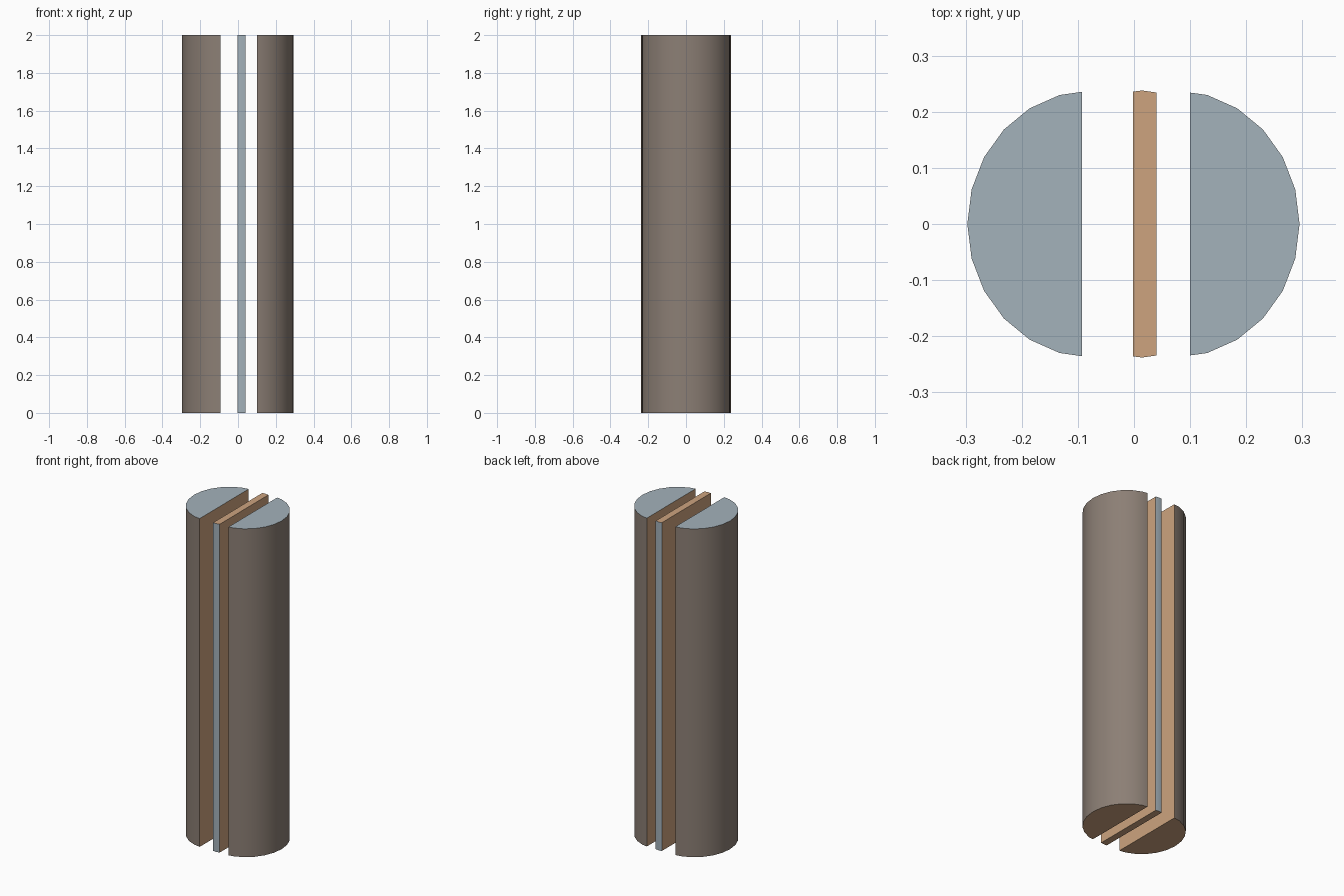
import bpy, bmesh, math

if "Cube" in bpy.data.objects:
    bpy.data.objects.remove(bpy.data.objects["Cube"])

RX, RY, HEIGHT, SIDES = 0.222, 0.238, 2.0, 24


def material(name, rgb):
    m = bpy.data.materials.new(name)
    lin = [((c / 255 + 0.055) / 1.055) ** 2.4 for c in rgb]
    m.diffuse_color = (*lin, 1)
    m.use_nodes = True
    m.node_tree.nodes["Principled BSDF"].inputs["Base Color"].default_value = m.diffuse_color
    return m


bark = material("bark_brown", (140, 127, 117))
grey = material("blue_grey", (164, 178, 187))
wood = material("tan_wood", (205, 164, 127))


def log_piece(name, centre, x_min, x_max, top, bottom, rim):
    """Slice of an upright log, kept between x_min and x_max."""
    bm = bmesh.new()
    ring = [bm.verts.new((centre + RX * math.cos(2 * math.pi * i / SIDES),
                          RY * math.sin(2 * math.pi * i / SIDES), 0))
            for i in range(SIDES)]
    base = bm.faces.new(ring)
    up = bmesh.ops.extrude_face_region(bm, geom=[base], use_keep_orig=True)
    bmesh.ops.translate(bm, vec=(0, 0, HEIGHT),
                        verts=[v for v in up["geom"] if isinstance(v, bmesh.types.BMVert)])
    # saw cuts, each closed with a flat face
    for x, side in ((x_min, -1), (x_max, 1)):
        cut = bmesh.ops.bisect_plane(bm, geom=bm.verts[:] + bm.edges[:] + bm.faces[:],
                                     plane_co=(x, 0, 0), plane_no=(side, 0, 0),
                                     clear_outer=True)
        edges = [e for e in cut["geom_cut"] if isinstance(e, bmesh.types.BMEdge)]
        if edges:
            bmesh.ops.contextual_create(bm, geom=edges)
    bmesh.ops.recalc_face_normals(bm, faces=bm.faces[:])
    # colours: 0 rim, 1 top, 2 bottom, 3 sawn sides
    for f in bm.faces:
        on_cut = any(all(abs(v.co.x - x) < 1e-4 for v in f.verts) for x in (x_min, x_max))
        f.material_index = 3 if on_cut else 1 if f.normal.z > 0.5 else 2 if f.normal.z < -0.5 else 0
    mesh = bpy.data.meshes.new(name)
    bm.to_mesh(mesh)
    bm.free()
    for m in (rim, top, bottom, wood):
        mesh.materials.append(m)
    ob = bpy.data.objects.new(name, mesh)
    bpy.context.collection.objects.link(ob)
    bpy.ops.object.select_all(action='DESELECT')
    ob.select_set(True)
    bpy.context.view_layer.objects.active = ob
    bpy.ops.object.shade_smooth_by_angle(angle=math.radians(30))


# Two outer log halves and the plank sawn from between them
log_piece("left_half", -0.075, -1, -0.093, grey, wood, bark)
log_piece("middle_plank", 0.014, -0.002, 0.040, wood, wood, grey)
log_piece("right_half", 0.073, 0.100, 1, grey, wood, bark)
